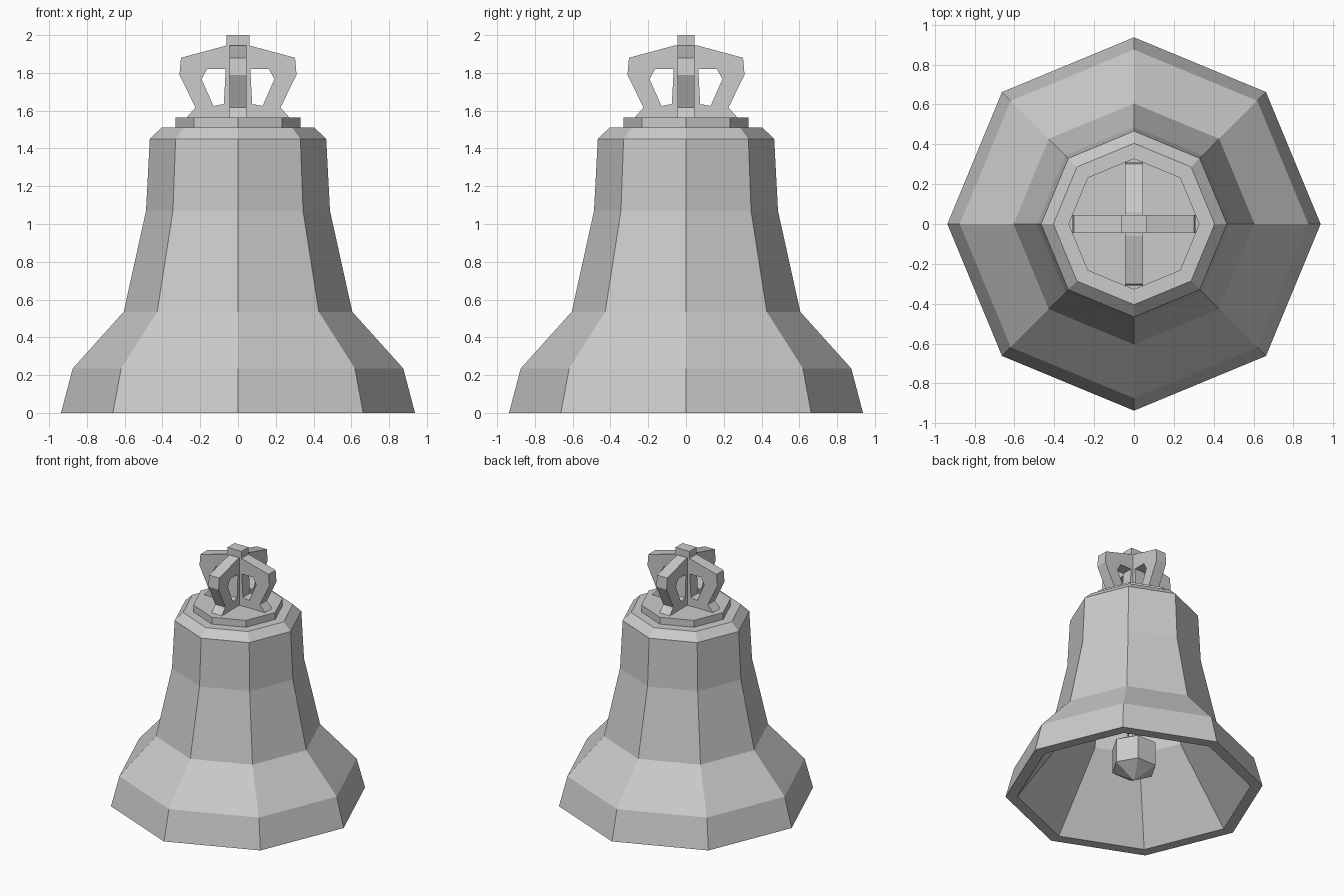
import bpy, bmesh
from math import cos, sin, pi

if "Cube" in bpy.data.objects:
    bpy.data.objects.remove(bpy.data.objects["Cube"])


def lathe(name, profile, sides):
    """Revolve (radius, z) points that start and end on the axis."""
    bm = bmesh.new()
    rings = []
    for r, z in profile:
        n = 1 if r == 0 else sides
        rings.append([bm.verts.new((r * cos(2 * pi * i / sides),
                                    r * sin(2 * pi * i / sides), z)) for i in range(n)])
    for a, b in zip(rings, rings[1:]):
        for i in range(sides):
            j = (i + 1) % sides
            quad = [a[i % len(a)], a[j % len(a)], b[j % len(b)], b[i % len(b)]]
            bm.faces.new(list(dict.fromkeys(quad)))
    bmesh.ops.recalc_face_normals(bm, faces=bm.faces)
    mesh = bpy.data.meshes.new(name)
    bm.to_mesh(mesh)
    bm.free()
    obj = bpy.data.objects.new(name, mesh)
    bpy.context.collection.objects.link(obj)
    return obj


def plate(name, outlines, half_depth, turn):
    """Upright flat plate from closed (x, z) outlines; inner ones become holes."""
    curve = bpy.data.curves.new(name, 'CURVE')
    curve.dimensions = '2D'
    curve.fill_mode = 'BOTH'
    curve.extrude = half_depth
    for pts in outlines:
        spline = curve.splines.new('POLY')
        spline.points.add(len(pts) - 1)
        for p, (x, z) in zip(spline.points, pts):
            p.co = (x, z, 0, 1)
        spline.use_cyclic_u = True
    obj = bpy.data.objects.new(name, curve)
    obj.rotation_euler = (pi / 2, 0, turn)
    bpy.context.collection.objects.link(obj)
    bpy.ops.object.select_all(action='DESELECT')
    obj.select_set(True)
    bpy.context.view_layer.objects.active = obj
    bpy.ops.object.convert(target='MESH')
    bpy.ops.object.shade_flat()
    return bpy.context.object


def mirrored(pts):
    return [(-x, z) for x, z in reversed(pts)]


# Hollow bell: outside going down, then inside going up
lathe("bell_shell", [(0, 1.51), (0.405, 1.51), (0.467, 1.45), (0.487, 1.07),
                     (0.605, 0.535), (0.875, 0.235), (0.937, 0),
                     (0.85, 0), (0.44, 0.56), (0.37, 1.40), (0, 1.40)], 8)

# Raised disc on the shoulder
lathe("crown_base", [(0, 1.50), (0.33, 1.50), (0.33, 1.565), (0, 1.565)], 8)

# Clapper rod and ball
lathe("clapper_rod", [(0, 0.36), (0.05, 0.36), (0.05, 1.41), (0, 1.41)], 6)
lathe("clapper_ball", [(0, 0.09), (0.168, 0.185), (0.168, 0.375), (0, 0.47)], 6)

# Crossed crown loops
half = [(0.275, 1.56), (0.225, 1.617), (0.31, 1.79), (0.302, 1.88), (0.06, 1.945)]
hole = [(0.065, 1.82), (0.164, 1.82), (0.193, 1.767), (0.13, 1.625), (0.075, 1.635)]
for name, turn in (("crown_loop_side", 0), ("crown_loop_front", pi / 2)):
    plate(name, [half + mirrored(half), hole, mirrored(hole)], 0.045, turn)

# Block on top of the crown
bpy.ops.mesh.primitive_cube_add(size=1, location=(0, 0, 1.965))
block = bpy.context.object
block.name = "crown_block"
block.scale = (0.124, 0.09, 0.07)
